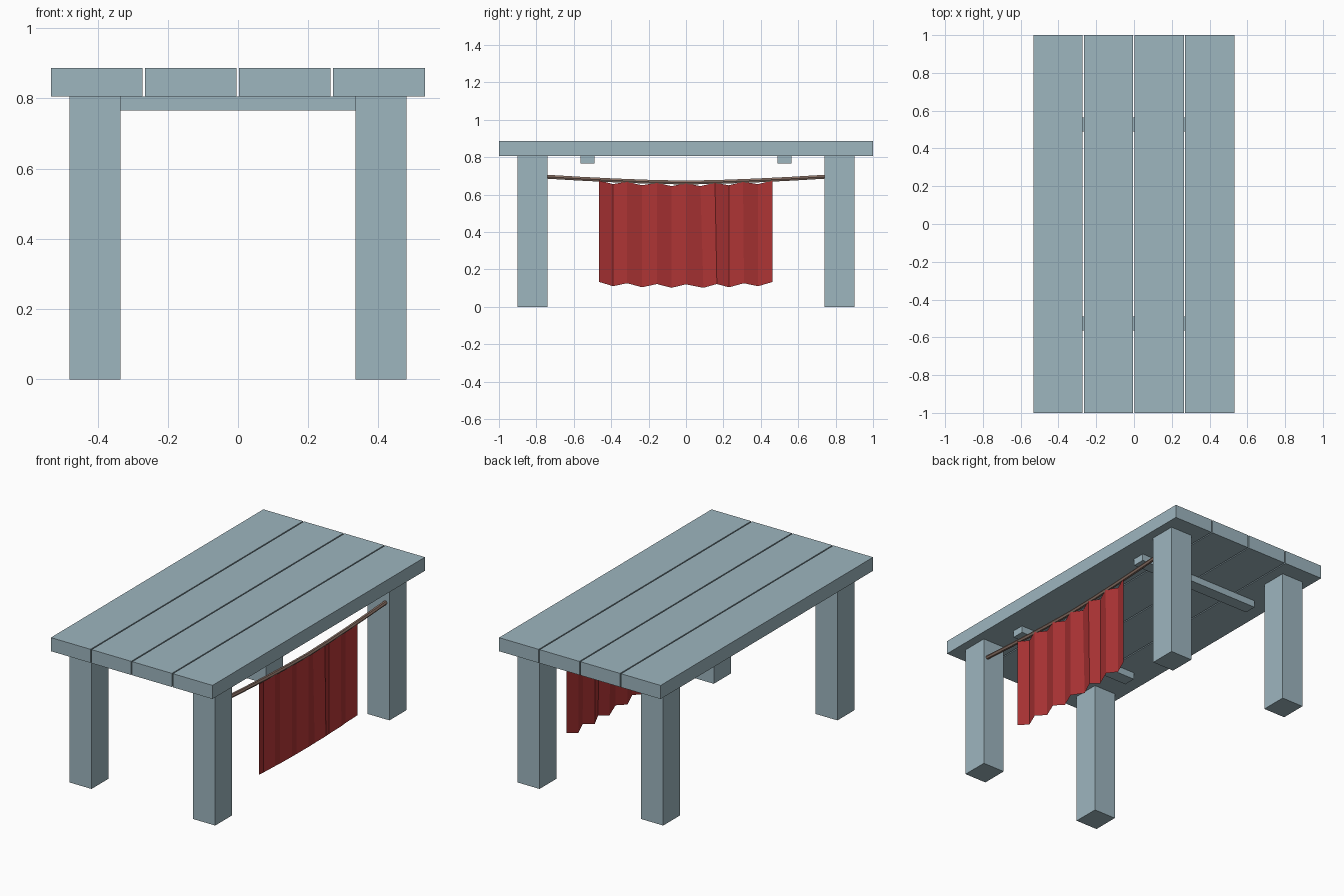
import bpy, math

if "Cube" in bpy.data.objects:
    bpy.data.objects.remove(bpy.data.objects["Cube"])


def material(name, rgb):
    m = bpy.data.materials.new(name)
    m.diffuse_color = (*rgb, 1)
    m.use_nodes = True
    m.node_tree.nodes["Principled BSDF"].inputs["Base Color"].default_value = m.diffuse_color
    return m


wood = material("blue grey wood", (0.34, 0.465, 0.52))
red = material("red cloth", (0.42, 0.034, 0.035))
brown = material("brown rod", (0.26, 0.17, 0.135))


def mesh_object(name, verts, faces, mat):
    me = bpy.data.meshes.new(name)
    me.from_pydata(verts, [], faces)
    me.materials.append(mat)
    ob = bpy.data.objects.new(name, me)
    bpy.context.collection.objects.link(ob)
    return ob


def box(name, x0, x1, y0, y1, z0, z1, mat=wood):
    v = [(x, y, z) for x in (x0, x1) for y in (y0, y1) for z in (z0, z1)]
    f = [(0, 1, 3, 2), (4, 6, 7, 5), (0, 4, 5, 1),
         (2, 3, 7, 6), (0, 2, 6, 4), (1, 5, 7, 3)]
    return mesh_object(name, v, f, mat)


# table top planks with narrow gaps
for i in range(4):
    x = -0.533 + i * 0.268
    box(f"plank_{i + 1}", x, x + 0.261, -1, 1, 0.806, 0.887)

# legs
for sx, side in ((-1, "left"), (1, "right")):
    for sy, end in ((-1, "front"), (1, "back")):
        cx, cy = sx * 0.4075, sy * 0.82
        box(f"{end}_{side}_leg", cx - 0.0725, cx + 0.0725,
            cy - 0.08, cy + 0.08, 0, 0.806)

# cross battens under the top
for sy, end in ((-1, "front"), (1, "back")):
    box(f"{end}_batten", -0.41, 0.41, sy * 0.5275 - 0.0375,
        sy * 0.5275 + 0.0375, 0.765, 0.806)

# sagging rod between the right legs
ROD_X, SIDES, RINGS = 0.454, 6, 9


def rod_z(y):
    return 0.664 + 0.031 * (abs(y) / 0.74) ** 1.5


verts, faces = [], []
for i in range(RINGS):
    y = -0.745 + 1.49 * i / (RINGS - 1)
    for k in range(SIDES):
        a = math.tau * k / SIDES
        verts.append((ROD_X + 0.012 * math.cos(a), y, rod_z(y) + 0.012 * math.sin(a)))
for i in range(RINGS - 1):
    for k in range(SIDES):
        a, b = i * SIDES + k, i * SIDES + (k + 1) % SIDES
        faces.append((a, a + SIDES, b + SIDES, b))
faces += [tuple(range(SIDES)), tuple(reversed(range((RINGS - 1) * SIDES, RINGS * SIDES)))]
mesh_object("curtain_rod", verts, faces, brown)

# pleated curtain hanging from the rod: (top y, bottom y) of each fold
folds = [(-0.465, -0.465), (-0.39, -0.39), (-0.315, -0.315), (-0.235, -0.235),
         (-0.155, -0.155), (-0.078, -0.078), (0, 0), (0.077, 0.093),
         (0.155, 0.165), (0.23, 0.23), (0.305, 0.31), (0.385, 0.385), (0.463, 0.463)]
verts, faces = [], []
for i, (yt, yb) in enumerate(folds):
    out = i % 2 == 0
    x = 0.464 if out else 0.44
    verts.append((x, yt, rod_z(yt) - (0.004 if out else 0.02)))
    verts.append((x, yb, (0.12 if out else 0.101) + 0.06 * yb * yb))
for i in range(len(folds) - 1):
    faces.append((2 * i, 2 * i + 1, 2 * i + 3, 2 * i + 2))
mesh_object("curtain", verts, faces, red)
